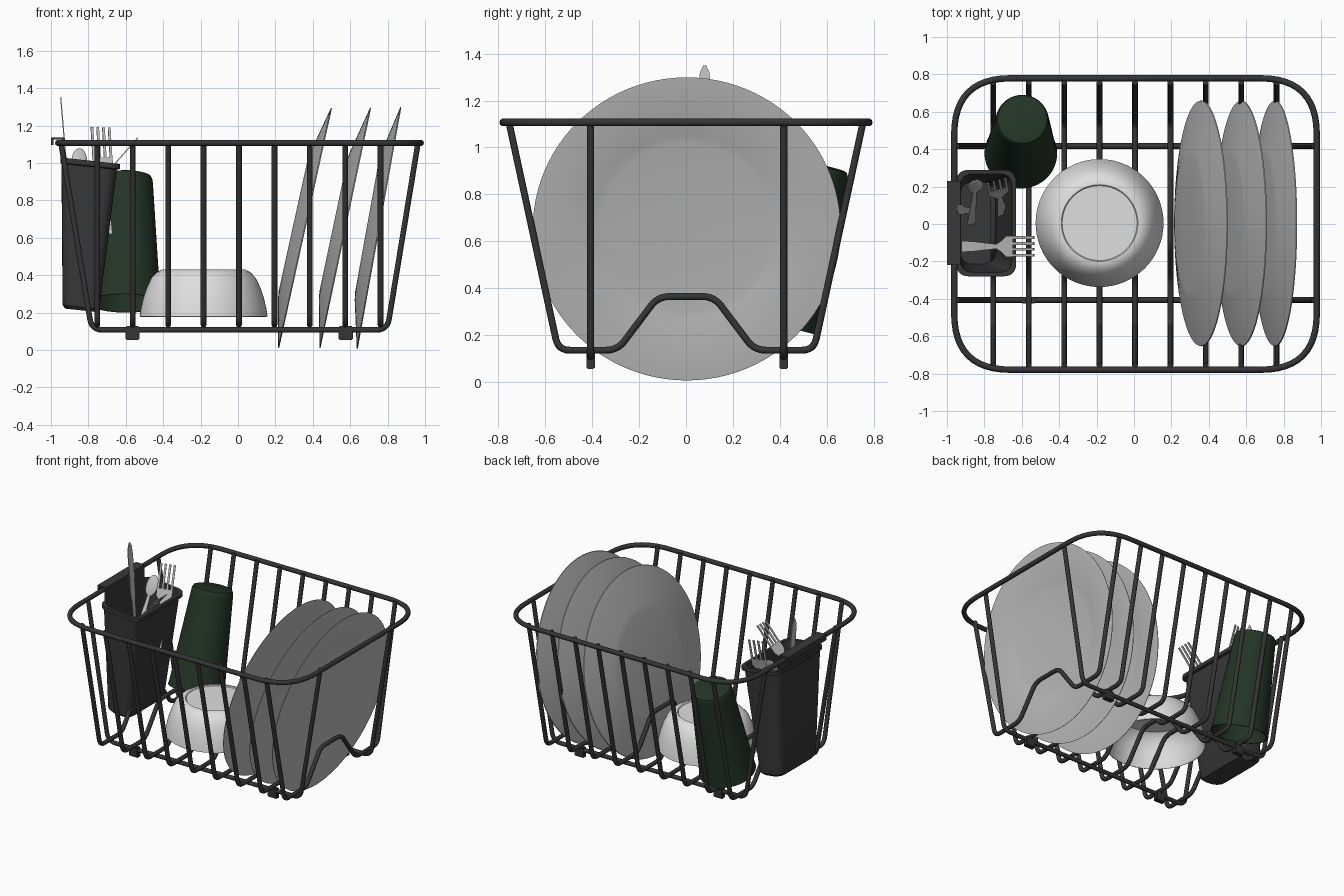
import bpy, bmesh, math
from mathutils import Vector, Matrix

if "Cube" in bpy.data.objects:
    bpy.data.objects.remove(bpy.data.objects["Cube"])


def material(name, r, g, b):
    m = bpy.data.materials.new(name)
    m.diffuse_color = (r, g, b, 1)
    m.use_nodes = True
    m.node_tree.nodes["Principled BSDF"].inputs["Base Color"].default_value = m.diffuse_color
    return m


BLACK = material("black_wire", 0.035, 0.035, 0.035)
CHARCOAL = material("charcoal_plastic", 0.04, 0.04, 0.042)
GREEN = material("dark_green", 0.016, 0.035, 0.018)
GREY = material("plate_grey", 0.5, 0.5, 0.5)
WHITE = material("bowl_white", 0.74, 0.74, 0.74)
STEEL = material("steel", 0.55, 0.55, 0.55)


def finish(name, bm, mat, matrix=None, angle=35):
    bmesh.ops.recalc_face_normals(bm, faces=bm.faces)
    me = bpy.data.meshes.new(name)
    bm.to_mesh(me)
    bm.free()
    me.materials.append(mat)
    ob = bpy.data.objects.new(name, me)
    bpy.context.collection.objects.link(ob)
    if matrix:
        ob.matrix_world = matrix
    bpy.ops.object.select_all(action='DESELECT')
    ob.select_set(True)
    bpy.context.view_layer.objects.active = ob
    bpy.ops.object.shade_smooth_by_angle(angle=math.radians(angle))
    return ob


def rounded(points, setback, closed=False, steps=6):
    """Round the corners of a path."""
    pts = [Vector(p) for p in points]
    n, out = len(pts), []
    for i, p in enumerate(pts):
        if not closed and i in (0, n - 1):
            out.append(p)
            continue
        da, db = pts[i - 1] - p, pts[(i + 1) % n] - p
        a, b = p + da.normalized() * setback, p + db.normalized() * setback
        for k in range(steps + 1):
            t = k / steps
            out.append(a * (1 - t) ** 2 + p * 2 * t * (1 - t) + b * t * t)
    return out


def wire(name, path, radius, closed=False):
    cu = bpy.data.curves.new(name, 'CURVE')
    cu.dimensions = '3D'
    cu.bevel_depth = radius
    cu.bevel_resolution = 3
    cu.use_fill_caps = True
    sp = cu.splines.new('POLY')
    sp.points.add(len(path) - 1)
    for q, p in zip(sp.points, path):
        q.co = (*p, 1)
    sp.use_cyclic_u = closed
    cu.materials.append(BLACK)
    ob = bpy.data.objects.new(name, cu)
    bpy.context.collection.objects.link(ob)
    bpy.ops.object.select_all(action='DESELECT')
    ob.select_set(True)
    bpy.context.view_layer.objects.active = ob
    bpy.ops.object.convert(target='MESH')
    bpy.ops.object.shade_smooth_by_angle(angle=math.radians(50))


def loft(rings):
    """Skin a list of equal-length point rings and cap both ends."""
    bm = bmesh.new()
    vs = [[bm.verts.new(p) for p in r] for r in rings]
    n = len(vs[0])
    for a, b in zip(vs, vs[1:]):
        for i in range(n):
            bm.faces.new((a[i], a[(i + 1) % n], b[(i + 1) % n], b[i]))
    bm.faces.new(vs[0])
    bm.faces.new(vs[-1])
    return bm


def lathe(name, profile, mat, matrix, seg=64, angle=35):
    rings = [[(r * math.cos(k * math.tau / seg), r * math.sin(k * math.tau / seg), z)
              for k in range(seg)] for r, z in profile]
    return finish(name, loft(rings), mat, matrix, angle)


def add_box(bm, lo, hi):
    lo, hi = Vector(lo), Vector(hi)
    m = Matrix.Translation((lo + hi) / 2) @ Matrix.Diagonal((*(hi - lo), 1))
    bmesh.ops.create_cube(bm, size=1, matrix=m)


CX = 0.008   # rack centre in x

# Rack rim
rim = [(CX + sx * 0.969, sy * 0.779, 1.107) for sx, sy in ((-1, -1), (1, -1), (1, 1), (-1, 1))]
wire("rack_rim", rounded(rim, 0.3, True, 12), 0.017, True)

# Nine cross wires with a raised hump in the middle
half = [(0.757, 1.115), (0.545, 0.135), (0.292, 0.135), (0.12, 0.364)]
prof = [(-y, z) for y, z in half] + [(y, z) for y, z in reversed(half)]
for i in range(9):
    x = -0.752 + i * 0.1893
    wire(f"cross_wire_{i+1}", rounded([(x, y, z) for y, z in prof], 0.05), 0.0155)

# Two long wires and their feet
for tag, y in (("front", -0.407), ("back", 0.417)):
    path = [(CX - 0.955, y, 1.11), (CX - 0.79, y, 0.107), (CX + 0.79, y, 0.107), (CX + 0.955, y, 1.11)]
    wire(f"long_wire_{tag}", rounded(path, 0.06), 0.0155)
    for side, x in (("left", -0.564), ("right", 0.576)):
        bm = bmesh.new()
        add_box(bm, (x - 0.038, y - 0.018, 0.054), (x + 0.038, y + 0.018, 0.128))
        bmesh.ops.bevel(bm, geom=bm.edges[:], offset=0.005, segments=2, affect='EDGES')
        finish(f"foot_{tag}_{side}", bm, BLACK)

# Three leaning plates: shallow dishes, hollow side to the right
plate = [(0.05, 0.065), (0.36, 0.065), (0.40, 0.06), (0.655, 0.003), (0.657, -0.002),
         (0.652, -0.003), (0.40, 0.050), (0.36, 0.055), (0.05, 0.055)]
for i, (xb, xt) in enumerate(((0.217, 0.50), (0.438, 0.709), (0.638, 0.87))):
    up = Vector((xt - xb, 0, 1.285)).normalized()
    nrm = Vector((-up.z, 0, up.x))
    side = up.cross(nrm)
    m = Matrix((up, side, nrm)).transposed().to_4x4()
    m.translation = ((xb + xt) / 2, 0.003, 0.653)
    lathe(f"plate_{i+1}", plate, GREY, m, 96)

# Upturned bowl
bowl = [(0.02, 0.425), (0.20, 0.425), (0.205, 0.431), (0.222, 0.430), (0.25, 0.416), (0.279, 0.385),
        (0.303, 0.335), (0.322, 0.28), (0.336, 0.22), (0.342, 0.18), (0.335, 0.177), (0.328, 0.19),
        (0.314, 0.27), (0.293, 0.335), (0.265, 0.385), (0.235, 0.408), (0.02, 0.412)]
lathe("bowl", bowl, WHITE, Matrix.Translation((-0.184, 0.005, 0)))

# Upturned tumbler leaning to the back
axis = Vector((0.008, 0.183, 0.68))
cup = [(0.02, 0.705), (0.118, 0.705), (0.132, 0.70), (0.140, 0.685), (0.143, 0.66), (0.19, 0.02),
       (0.194, 0.0), (0.186, 0.0), (0.18, 0.02), (0.132, 0.66), (0.12, 0.685), (0.02, 0.685)]
rot = Vector((0, 0, 1)).rotation_difference(axis).to_matrix().to_4x4()
lathe("tumbler", cup, GREEN, Matrix.Translation((-0.605, 0.377, 0.25)) @ rot)

# Cutlery holder: tapered open box with a lip, sloping slightly to the right
sections = [(-0.84, 0.085, 0.215, 0.212), (-0.84, 0.098, 0.23, 0.23), (-0.796, 0.148, 0.272, 0.98),
            (-0.79, 0.16, 0.285, 0.985), (-0.79, 0.16, 0.285, 1.012), (-0.79, 0.138, 0.263, 1.012),
            (-0.838, 0.088, 0.22, 0.25)]
rings = []
for cx, hx, hy, z in sections:
    box = [(cx + sx * hx, 0.005 + sy * hy, z - 0.11 * sx * hx) for sx, sy in ((-1, -1), (1, -1), (1, 1), (-1, 1))]
    rings.append(rounded(box, 0.07, True))
finish("cutlery_holder", loft(rings), CHARCOAL)

# Hook hanging the holder over the rim
bm = bmesh.new()
add_box(bm, (-0.943, -0.22, 0.99), (-0.928, 0.23, 1.136))
add_box(bm, (-1.0, -0.22, 1.125), (-0.928, 0.23, 1.136))
add_box(bm, (-1.0, -0.22, 1.095), (-0.986, 0.23, 1.136))
finish("holder_hook", bm, CHARCOAL)


def cutlery(name, kind, base, tip, width_dir):
    """Flat utensil running from base to tip; z is its length, x its width."""
    base, tip = Vector(base), Vector(tip)
    L = (tip - base).length
    w = (tip - base).normalized()
    u = Vector(width_dir)
    u = (u - w * u.dot(w)).normalized()
    m = Matrix((u, w.cross(u), w)).transposed().to_4x4()
    m.translation = base
    # half widths along the length
    if kind == "knife":
        outline = [(0.015, 0), (0.018, L * 0.5), (0.026, L * 0.55), (0.027, L - 0.09), (0.02, L - 0.03), (0.006, L)]
    elif kind == "fork":
        outline = [(0.03, 0), (0.026, 0.1), (0.012, L - 0.3), (0.03, L - 0.26), (0.056, L - 0.22), (0.056, L - 0.17)]
    else:
        outline = [(0.025, 0), (0.02, 0.1), (0.011, L - 0.16), (0.011, L - 0.1)]
    t = 0.003
    bm = loft([[(-h, -t, z), (h, -t, z), (h, t, z), (-h, t, z)] for h, z in outline])
    if kind == "fork":
        for k in range(4):
            x = -0.048 + k * 0.032
            add_box(bm, (x - 0.007, -t, L - 0.172), (x + 0.007, t, L))
    if kind == "spoon":
        s = Matrix.Translation((0, 0, L - 0.075)) @ Matrix.Diagonal((0.042, 0.012, 0.075, 1))
        bmesh.ops.create_uvsphere(bm, u_segments=24, v_segments=16, radius=1, matrix=s)
    finish(name, bm, STEEL, m)


cutlery("knife", "knife", (-0.875, 0.07, 0.5), (-0.948, 0.08, 1.35), (0, 1, 0))
cutlery("leaning_fork", "fork", (-0.92, -0.12, 0.70), (-0.535, -0.12, 1.135), (0, 1, 0))
cutlery("upright_fork", "fork", (-0.70, 0.05, 0.62), (-0.735, 0.23, 1.19), (1, 0.3, 0))
cutlery("spoon", "spoon", (-0.87, 0.0, 0.6), (-0.845, 0.235, 1.078), (1, 0.2, 0))
